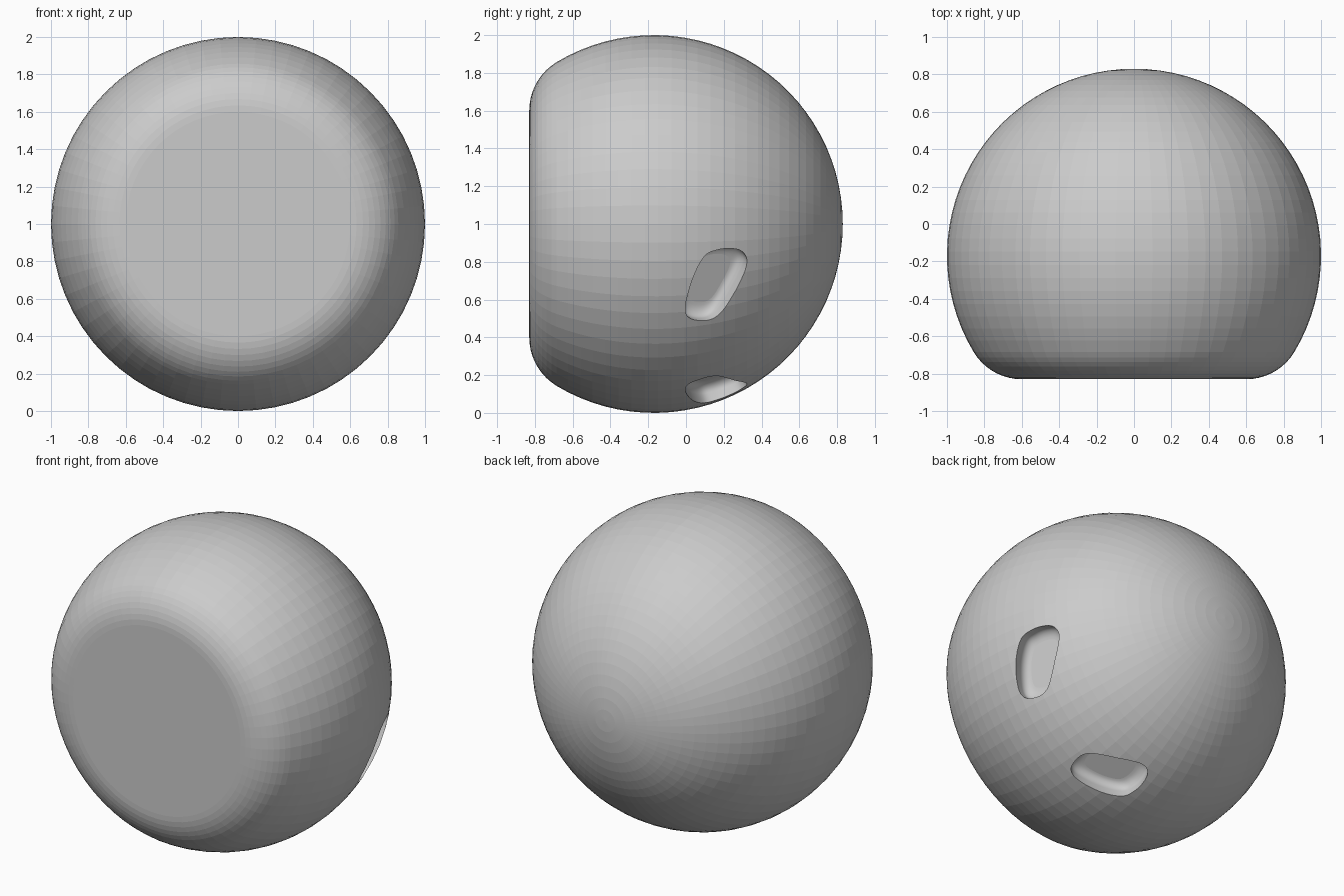
import bpy, bmesh, math
from mathutils import Vector, Matrix

if "Cube" in bpy.data.objects:
    bpy.data.objects.remove(bpy.data.objects["Cube"])

CENTRE = Vector((0, -0.17, 1))
SEGS = 64


def make_object(name, bm):
    bmesh.ops.recalc_face_normals(bm, faces=bm.faces[:])
    mesh = bpy.data.meshes.new(name)
    bm.to_mesh(mesh)
    bm.free()
    obj = bpy.data.objects.new(name, mesh)
    bpy.context.collection.objects.link(obj)
    return obj


def bridge(bm, a, b):
    n = len(a)
    return [bm.faces.new((a[i], a[(i + 1) % n], b[(i + 1) % n], b[i])) for i in range(n)]


# Ball: profile (radius, y) turned about the y axis, with a rounded flat front
fillet, flat = 0.30, 0.60
profile = [(flat + fillet * math.sin(a), -0.53 - fillet * math.cos(a))
           for a in (math.radians(59 * i / 9) for i in range(9))]
start, steps = math.radians(-31), 30
for i in range(steps):
    a = start + (math.pi / 2 - start) * i / steps
    profile.append((math.cos(a), CENTRE.y + math.sin(a)))

bm = bmesh.new()
rings = []
for r, y in profile:
    rings.append([bm.verts.new((r * math.cos(t), y, 1 + r * math.sin(t)))
                  for t in (2 * math.pi * k / SEGS for k in range(SEGS))])
for a, b in zip(rings, rings[1:]):
    bridge(bm, a, b)
bm.faces.new(rings[0])
pole = bm.verts.new((0, 0.83, 1))
for k in range(SEGS):
    bm.faces.new((rings[-1][k], rings[-1][(k + 1) % SEGS], pole))
ball = make_object("ball_body", bm)

# Finger recess outline as seen from the right (y, z)
outline = [(.165, .862), (.235, .870), (.296, .855), (.323, .80), (.29, .70),
           (.206, .556), (.138, .497), (.058, .490), (.006, .515),
           (.0, .582), (.042, .725), (.10, .83)]


def smooth_loop(pts, sub=6):
    """Closed Catmull-Rom curve through the points."""
    pts = [Vector(p) for p in pts]
    n, out = len(pts), []
    for i in range(n):
        p0, p1, p2, p3 = (pts[(i + k) % n] for k in (-1, 0, 1, 2))
        for s in range(sub):
            t = s / sub
            out.append(0.5 * (2 * p1 + (p2 - p0) * t + (2 * p0 - 5 * p1 + 4 * p2 - p3) * t * t
                              + (3 * p1 - p0 - 3 * p2 + p3) * t ** 3))
    return out


def on_ball(p):
    dy, dz = p.x - CENTRE.y, p.y - CENTRE.z
    return Vector((math.sqrt(1 - dy * dy - dz * dz), dy, dz))


# Recess cutter: rounded-floor plug pushed in along the local normal
rim = [on_ball(p) for p in smooth_loop(outline)]
normal = sum(rim, Vector()).normalized()
flat_rim = [p - normal * p.dot(normal) for p in rim]
mid = sum(flat_rim, Vector()) / len(flat_rim)
depth, round_r = 0.09, 0.05
levels = [(1.1, 1.0), (0.97 - depth + round_r, 1.0)]
for i in range(1, 8):
    a = math.pi / 2 * i / 7
    levels.append((0.97 - depth + round_r * (1 - math.sin(a)),
                   1 - (round_r / 0.15) * (1 - math.cos(a))))


def recess(name, mirrored):
    bm = bmesh.new()
    loops = []
    for h, s in levels:
        ring = [mid + (p - mid) * s + normal * h for p in flat_rim]
        if mirrored:  # reflect across the 45 degree plane
            ring = [Vector((-p.z, p.y, -p.x)) for p in ring]
        loops.append([bm.verts.new(p + CENTRE) for p in ring])
    for a, b in zip(loops, loops[1:]):
        for f in bridge(bm, a, b):
            f.smooth = True
    bm.faces.new(loops[0])
    bm.faces.new(loops[-1])
    cutter = make_object(name, bm)
    cutter.hide_render = True
    cutter.display_type = 'WIRE'
    mod = ball.modifiers.new(name, 'BOOLEAN')
    mod.operation = 'DIFFERENCE'
    mod.solver = 'EXACT'
    mod.object = cutter


recess("side_recess_cutter", False)
recess("lower_recess_cutter", True)
